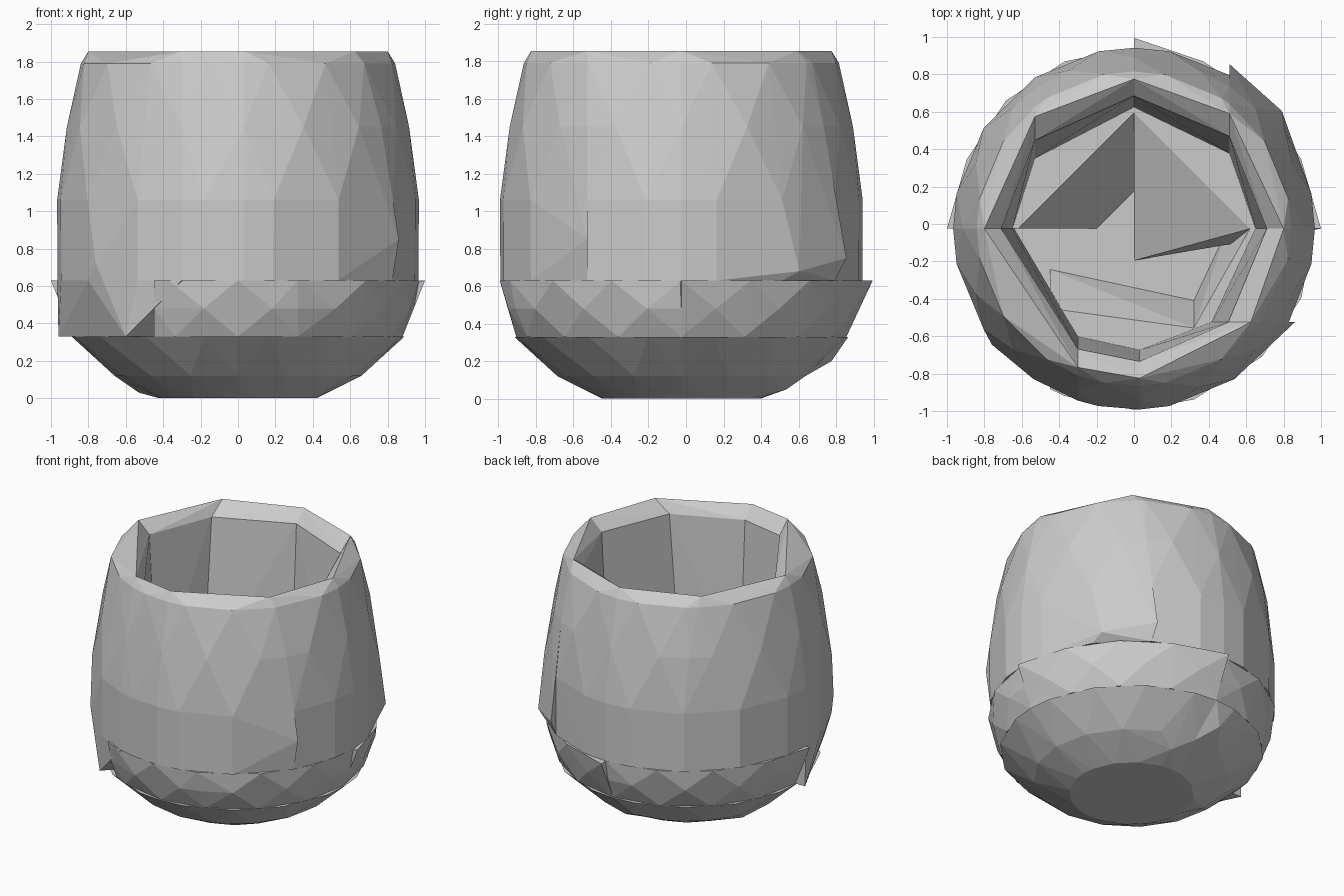
import bpy, bmesh
from math import sin, cos, atan2, sqrt, tau

if "Cube" in bpy.data.objects:
    bpy.data.objects.remove(bpy.data.objects["Cube"])

grey = bpy.data.materials.new("stone_grey")
grey.use_nodes = True
COLOR = (0.6, 0.6, 0.6, 1)
grey.diffuse_color = COLOR
grey.node_tree.nodes["Principled BSDF"].inputs["Base Color"].default_value = COLOR

CY = -0.025   # axis of the cup


def at(cut, r):
    """Point at radius r on a straight cut line: (axis, offset, side)."""
    axis, v, side = cut
    w = side * sqrt(max(r * r - v * v, 0))
    return (v, w) if axis == "x" else (w, v)


def arc(a, b, r, stagger):
    """Points of a 16-sided ring that lie between two cuts, ends included."""
    p, q = at(a, r), at(b, r)
    start = atan2(p[1], p[0])
    span = (atan2(q[1], q[0]) - start) % tau
    pts = [p, q]
    for i in range(16):
        t = (i + 0.5 + stagger) * tau / 16
        if 0.06 < (t - start) % tau < span - 0.06:
            pts.append((r * cos(t), r * sin(t)))
    return pts


def hull(name, pts):
    """Faceted convex block around the points."""
    bm = bmesh.new()
    for x, y, z in pts:
        bm.verts.new((x, y + CY, z))
    res = bmesh.ops.convex_hull(bm, input=bm.verts)
    junk = {v for v in res["geom_interior"] + res["geom_unused"]
            if isinstance(v, bmesh.types.BMVert)}
    bmesh.ops.delete(bm, geom=list(junk), context="VERTS")
    bmesh.ops.recalc_face_normals(bm, faces=bm.faces)
    me = bpy.data.meshes.new(name)
    bm.to_mesh(me)
    bm.free()
    me.materials.append(grey)
    ob = bpy.data.objects.new(name, me)
    bpy.context.collection.objects.link(ob)


def block(name, a, b, outer, ends, extra=()):
    """Block between two cuts: outer rings (r, z, stagger), end points (r, z)."""
    pts = [(x, y, z) for r, z, s in outer for x, y in arc(a, b, r, s)]
    pts += [(*at(c, r), z) for r, z in ends for c in (a, b)]
    hull(name, pts + list(extra))


right, left = ("y", 0, 1), ("y", 0, -1)
back, front = ("x", 0, 1), ("x", 0, -1)

# Upper wall panels with a ridge that peaks at the ends
wall_cuts = [right, ("x", 0.51, 1), back, ("x", -0.53, 1), left,
             ("x", -0.3, -1), ("x", 0.03, -1), ("y", -0.5, 1)]
wall_rings = [(0.965, 0.63, 0), (0.967, 1.06, 0), (0.915, 1.45, 0.5),
              (0.84, 1.79, 0)]
wall_ends = [(0.8, 1.855), (0.71, 1.77), (0.65, 0.63)]
# Corners that stick out, and the long panel that reaches the base
wall_corners = {0: [(0.51, 0.88, 0.75), (0.79, 0.63, 0.68)],
                4: [(-0.96, 0, 0.33), (-0.6, -0.74, 0.33), (-0.64, 0, 0.33),
                    (-0.4, -0.52, 0.33), (-0.76, -0.62, 0.72)],
                6: [(0.86, -0.5, 0.85)]}
for i, cut in enumerate(wall_cuts):
    block(f"wall_panel_{i + 1}", cut, wall_cuts[(i + 1) % 8],
          wall_rings, wall_ends, wall_corners.get(i, ()))

# Middle band, sloping inwards to the floor
band_rings = [(0.88, 0.33, 0.5), (0.94, 0.48, 0), (0.968, 0.63, 0.5)]
rim, floor = (0.62, 0.63), (0.2, 0.33)
front_floor = (0.5, 0.33)
front_a, front_b = ("x", -0.45, -1), ("x", 0.32, -1)
block("band_back_left", right, back, band_rings, [rim],
      [(1, 0, 0.63), (0, 1.02, 0.63), (0, -0.17, 0.335)])
block("band_back_right", back, left, band_rings, [rim, floor], [(-1, 0, 0.63)])
block("band_front", front_a, front_b, band_rings, [rim, front_floor])
block("band_front_left", front_b, right, band_rings, [rim, front_floor])

# Rounded base in quarters
base_cuts = [right, back, left, front]
base_rings = [(0.42, 0, 0), (0.66, 0.12, 0.5), (0.89, 0.33, 0)]
base_spikes = {0: [(0.12, 0.56, 0.05)],
               1: [(-0.53, 0.12, 0.03), (-0.1, 0.8, 0.2)]}
for i, cut in enumerate(base_cuts):
    block(f"base_quarter_{i + 1}", cut, base_cuts[(i + 1) % 4], base_rings,
          [(0, 0.33), (0, 0)], base_spikes.get(i, ()))
